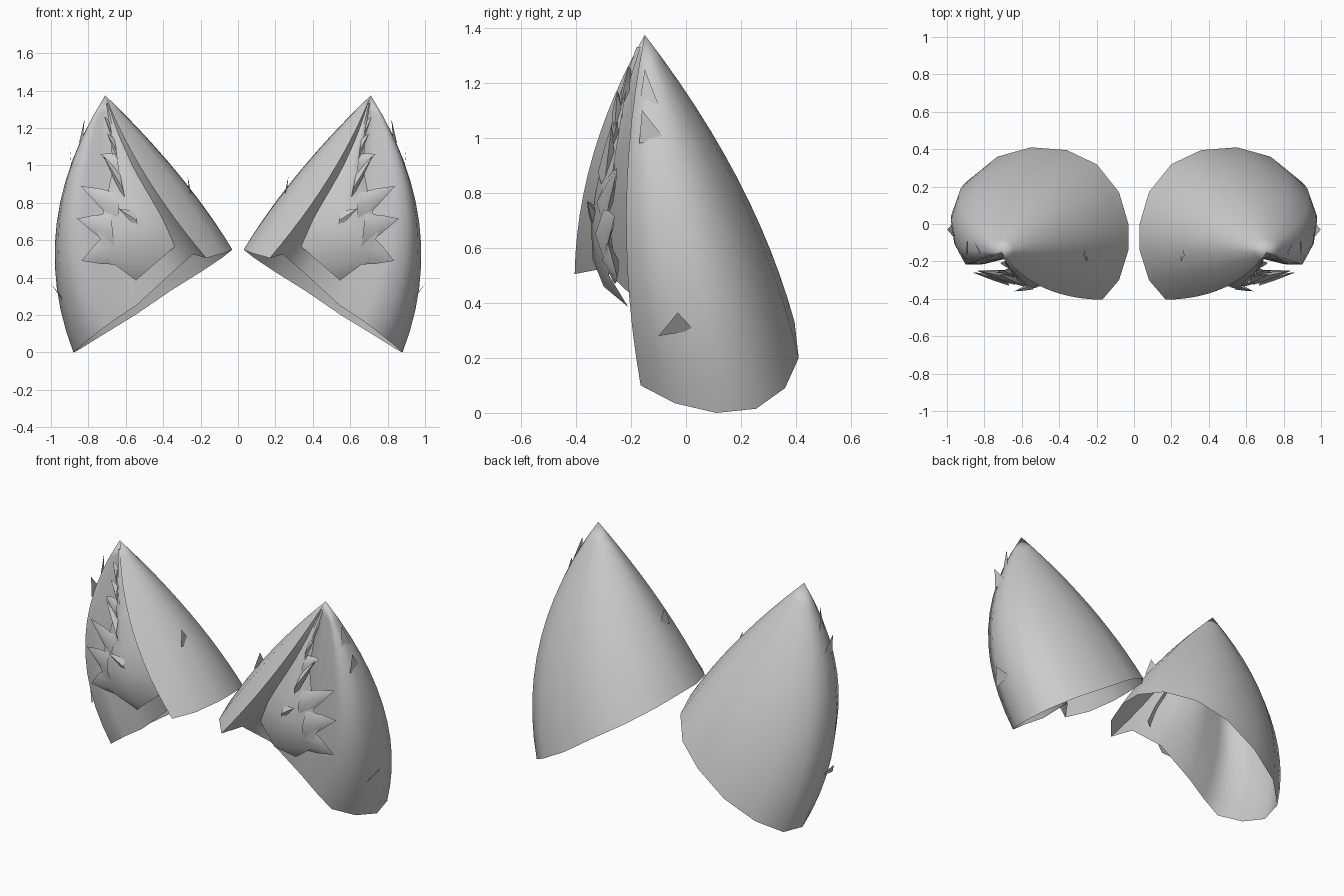
import bpy, bmesh
from mathutils import Vector

cube = bpy.data.objects.get("Cube")
if cube:
    bpy.data.objects.remove(cube)

fur = bpy.data.materials.new("soft_grey")
fur.use_nodes = True
GREY = (0.6, 0.6, 0.6, 1)
fur.diffuse_color = GREY
fur.node_tree.nodes["Principled BSDF"].inputs["Base Color"].default_value = GREY

APEX = Vector((.71, -.15, 1.375))
STEPS = 12


def finish(bm, name, angle):
    """Turn a bmesh into a smooth object mirrored to both sides."""
    bmesh.ops.remove_doubles(bm, verts=bm.verts, dist=.0005)
    bmesh.ops.recalc_face_normals(bm, faces=bm.faces)
    mesh = bpy.data.meshes.new(name)
    bm.to_mesh(mesh)
    bm.free()
    obj = bpy.data.objects.new(name, mesh)
    bpy.context.collection.objects.link(obj)
    mesh.materials.append(fur)
    obj.modifiers.new("both_sides", 'MIRROR')
    bpy.ops.object.select_all(action='DESELECT')
    obj.select_set(True)
    bpy.context.view_layer.objects.active = obj
    bpy.ops.object.shade_smooth_by_angle(angle=angle)


def loft(columns):
    """Join neighbouring columns of points with quads."""
    bm = bmesh.new()
    grid = [[bm.verts.new(p) for p in col] for col in columns]
    for a, b in zip(grid, grid[1:]):
        for i in range(len(a) - 1):
            bm.faces.new((a[i], b[i], b[i + 1], a[i + 1]))
    return bm


def columns_to_apex(rim):
    """Bulged columns from each rim point up to the ear tip."""
    columns = []
    for x, y, z, bx, by in rim:
        col = []
        for i in range(STEPS + 1):
            t = i / STEPS
            bulge = Vector((bx, by, 0)) * 4 * t * (1 - t)
            col.append(Vector((x, y, z)).lerp(APEX, t) + bulge)
        columns.append(col)
    return columns


# Ear shell: rim point followed by the sideways bulge of its column
INNER_EDGE = (.17, -.405, .505, .05, -.06)
SHELL = [
    INNER_EDGE,
    (.08, -.30, .53, -.02, -.03),
    (.03, -.14, .55, -.04, 0),
    (.03, .0, .55, -.045, .01),
    (.08, .17, .51, -.03, .035),
    (.2, .32, .43, -.01, .05),
    (.36, .395, .33, .02, .065),
    (.55, .41, .2, .06, .07),
    (.73, .36, .09, .105, .06),
    (.85, .255, .015, .15, .045),
    (.88, .11, .0, .175, .02),
    (.84, -.04, .035, .18, -.02),
    (.76, -.165, .1, .165, -.06),
]
# Lining that curls in from the outer edge and closes the front opening
LINING = [
    (.66, -.17, .175, .13, -.055),
    (.545, -.155, .25, .08, -.03),
    (.36, -.19, .42, .06, -.01),
    (.24, -.30, .525, .07, -.03),
    INNER_EDGE,
]
finish(loft(columns_to_apex(SHELL + LINING)), "ear_shell", 1.3)

# Inner fur pad: left edge, middle ridge and right edge, going up
left = [(.31, -.25, .59), (.34, -.26, .64), (.38, -.27, .72), (.45, -.27, .84),
        (.55, -.25, 1.0), (.63, -.21, 1.18), (.69, -.17, 1.33)]
ridge = [(.46, -.30, .46), (.52, -.34, .56), (.55, -.345, .68), (.57, -.33, .8),
         (.61, -.29, .98), (.66, -.24, 1.16), (.7, -.18, 1.33)]
right = [(.545, -.21, .385), (.7, -.28, .5), (.75, -.29, .64), (.71, -.28, .79),
         (.67, -.25, .98), (.68, -.22, 1.16), (.705, -.165, 1.33)]
finish(loft([left, ridge, right]), "inner_fur_pad", 1.2)


def tuft(bm, low, high, tip, depth=.03):
    """Pointed lock of fur with a raised ridge."""
    low, high, tip = Vector(low), Vector(high), Vector(tip)
    mid = (low + high) / 2
    root = [low, mid + Vector((0, -depth, 0)), high, mid + Vector((0, depth, 0))]
    belly = [p.lerp(tip, .5) + (p - mid) * .08 for p in root]
    rings = [[bm.verts.new(p) for p in ring] for ring in (root, belly)]
    point = bm.verts.new(tip)
    for i in range(4):
        j = (i + 1) % 4
        bm.faces.new((rings[0][i], rings[0][j], rings[1][j], rings[1][i]))
        bm.faces.new((rings[1][i], rings[1][j], point))


# Locks fanning out from the pad
bm = bmesh.new()
tuft(bm, (.63, -.26, .47), (.70, -.29, .64), (.835, -.25, .49))
tuft(bm, (.66, -.30, .56), (.68, -.30, .74), (.86, -.26, .715))
tuft(bm, (.64, -.30, .68), (.64, -.29, .85), (.84, -.25, .89))
tuft(bm, (.60, -.30, .80), (.63, -.28, .95), (.72, -.27, 1.05))
tuft(bm, (.63, -.28, .94), (.65, -.25, 1.06), (.735, -.25, 1.06), .02)
tuft(bm, (.64, -.26, 1.02), (.66, -.24, 1.14), (.70, -.25, 1.17), .02)
tuft(bm, (.66, -.24, 1.1), (.69, -.2, 1.24), (.715, -.21, 1.26), .015)
tuft(bm, (.53, -.33, .66), (.55, -.33, .75), (.64, -.36, .77), .02)
finish(bm, "inner_fur_locks", .9)

# Flat fur points lifting off the outside of the shell
bm = bmesh.new()
for flap in (
    ((.94, -.1, .28), (.945, .03, .30), (.998, -.03, .365)),
    ((.25, -.2, .85), (.26, -.1, .85), (.27, -.17, .945)),
    ((.89, -.17, .98), (.89, -.08, 1.0), (.90, -.16, 1.1)),
    ((.83, -.17, 1.12), (.85, -.1, 1.12), (.82, -.15, 1.25)),
):
    bm.faces.new([bm.verts.new(p) for p in flap])
finish(bm, "outer_fur_points", .9)
